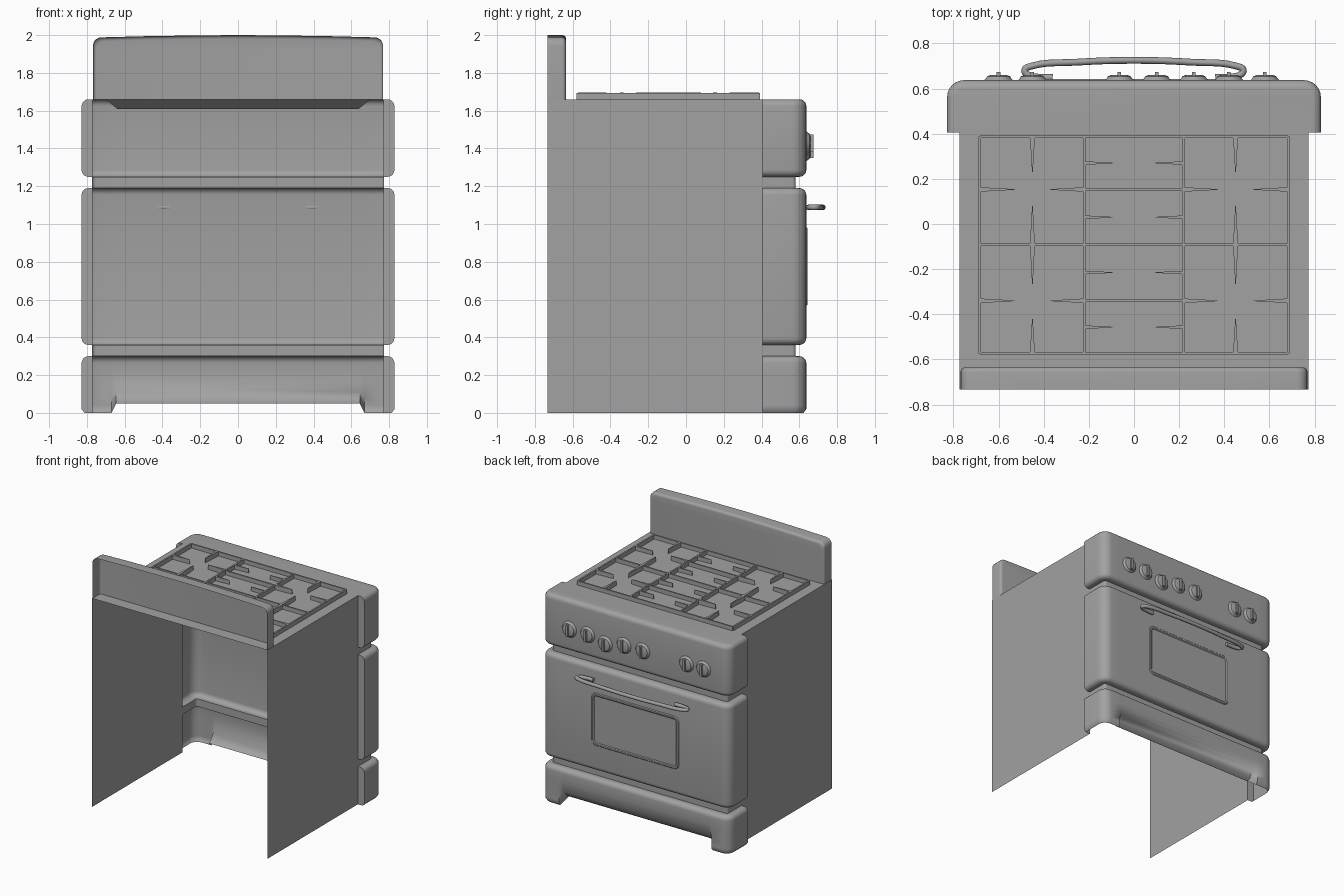
import bpy, bmesh, math
from mathutils import Vector, Matrix

cube = bpy.data.objects.get("Cube")
if cube:
    bpy.data.objects.remove(cube, do_unlink=True)

GREY = (0.36, 0.36, 0.36, 1)
grey = bpy.data.materials.new("warm_grey_enamel")
grey.use_nodes = True
grey.diffuse_color = GREY
grey.node_tree.nodes["Principled BSDF"].inputs["Base Color"].default_value = GREY


def finish(bm, name, smooth=35):
    bmesh.ops.remove_doubles(bm, verts=bm.verts, dist=0.0002)
    me = bpy.data.meshes.new(name)
    bm.to_mesh(me)
    bm.free()
    ob = bpy.data.objects.new(name, me)
    bpy.context.collection.objects.link(ob)
    me.materials.append(grey)
    bpy.ops.object.select_all(action='DESELECT')
    ob.select_set(True)
    bpy.context.view_layer.objects.active = ob
    bpy.ops.object.shade_smooth_by_angle(angle=math.radians(smooth))


def loft(bm, rings, closed=False, cap=False):
    """Join successive rings of points with quads, optionally capping the last."""
    rows = [[bm.verts.new(p) for p in ring] for ring in rings]
    n = len(rows[0])
    for a, b in zip(rows, rows[1:]):
        for i in range(n if closed else n - 1):
            j = (i + 1) % n
            bm.faces.new((a[i], a[j], b[j], b[i]))
    if cap:
        bm.faces.new(rows[-1])


def arc(cx, cy, r, a0, a1, steps=5):
    angles = [math.radians(a0 + (a1 - a0) * i / steps) for i in range(steps + 1)]
    return [(cx + r * math.cos(a), cy + r * math.sin(a)) for a in angles]


# Front shell: one U-shaped wall with rounded bands, lipped at the rear, hollow inside
FRONT, BACK, HALF, EDGE = 0.637, 0.405, 0.828, 0.036
GAP, R = 0.056, 0.075
REAR, SIDE, TOP = -0.733, 0.772, 1.66
KICK, KICK_TOP = 0.645, 0.2


def u_path(inset):
    cx, cy, r = HALF - R, FRONT - R, R - inset
    right = [(SIDE - 0.002, BACK), (HALF - inset, BACK)] + arc(cx, cy, r, 0, 90, 6)
    right += [(KICK + 0.025, FRONT - inset), (KICK, FRONT - inset)]
    return right + [(-x, y) for x, y in reversed(right)]


def band_profile(z0, z1):
    low = [(EDGE - x, z0 + EDGE - y) for x, y in arc(0, 0, EDGE, 90, 0)]
    high = [(EDGE - x, z1 - EDGE + y) for x, y in arc(0, 0, EDGE, 0, 90)]
    return low + high


def kick(x, y, z):
    """Curve the lower middle of the base inward to form the toe space."""
    if abs(x) > KICK + 0.001 or z >= KICK_TOP:
        return (x, y, z)
    t = 1 - z / KICK_TOP
    return (x, y - 0.07 * t ** 1.6, 0.05 + z * 0.75)


base_profile = [(0.015, 0), (0, 0.02)] + [(0, 0.04 * i) for i in range(1, 6)]
base_profile += [(d, z) for d, z in band_profile(0, 0.30) if z > KICK_TOP]
profile = base_profile + [(GAP, 0.30), (GAP, 0.36)] + band_profile(0.36, 1.19)
profile += [(GAP, 1.19), (GAP, 1.25)] + band_profile(1.25, TOP)
bm = bmesh.new()
loft(bm, [[kick(x, y, z) for x, y in u_path(d)] for d, z in profile], cap=True)
finish(bm, "front_shell", 50)

# Side panels and cooktop: single sheets, open at the back and underneath
bm = bmesh.new()
loft(bm, [[(x, y, z) for x, z in ((-SIDE, 0), (-SIDE, TOP), (SIDE, TOP), (SIDE, 0))]
          for y in (REAR, BACK)])
finish(bm, "side_panels_and_cooktop")

# Folded lip under the front of the cooktop
bm = bmesh.new()
loft(bm, [[(-0.7, BACK, TOP), (0.7, BACK, TOP)],
          [(-0.64, BACK + 0.06, TOP - 0.05), (0.64, BACK + 0.06, TOP - 0.05)]])
finish(bm, "cooktop_lip")

# Backsplash: domed sheet with rounded front edge, hollow at the rear


def splash_ring(inset, y):
    w, top = 0.768 - inset, 1.988 - inset
    half = [(w, TOP)] + arc(w - 0.045, top - 0.045, 0.045, 0, 90)
    half += [(0.5, top + 0.006), (0.25, top + 0.01)]
    pts = half + [(0, top + 0.012)] + [(-x, z) for x, z in reversed(half)]
    return [(x, y, z) for x, z in pts]


bm = bmesh.new()
rings = [splash_ring(0, REAR)]
rings += [splash_ring(0.02 - a, -0.655 + b) for a, b in arc(0, 0, 0.02, 0, 90)]
loft(bm, rings, cap=True)
finish(bm, "backsplash")

# Oven window: thin raised rim around a flat pane


def window_ring(inset, y):
    w, h, r = 0.385 - inset, 0.21 - inset, 0.045 - inset
    pts = []
    for k, (sx, sz) in enumerate(((1, 1), (-1, 1), (-1, -1), (1, -1))):
        pts += arc(sx * (w - r), 0.775 + sz * (h - r), r, 90 * k, 90 * k + 90)
    return [(x, y, z) for x, z in pts]


bm = bmesh.new()
loft(bm, [window_ring(i, FRONT + d) for i, d in
          ((0, 0), (0.006, 0.006), (0.018, 0.006), (0.025, 0.001))], closed=True, cap=True)
finish(bm, "oven_window")

# Oven handle: shallow bow with hooked ends
half = [(0.36, 0.649), (0.43, 0.651), (0.475, 0.664), (0.484, 0.682), (0.455, 0.699), (0.25, 0.717)]
path = half + [(0, 0.725)] + [(-x, y) for x, y in reversed(half)]
curve = bpy.data.curves.new("handle_path", 'CURVE')
curve.dimensions = '3D'
curve.bevel_depth = 0.015
curve.bevel_resolution = 2
curve.resolution_u = 5
curve.use_fill_caps = True
spline = curve.splines.new('BEZIER')
spline.bezier_points.add(len(path) - 1)
for p, (x, y) in zip(spline.bezier_points, path):
    p.co = (x, y, 1.088)
    p.handle_left_type = p.handle_right_type = 'AUTO'
temp = bpy.data.objects.new("handle_path", curve)
bpy.context.collection.objects.link(temp)
bm = bmesh.new()
bm.from_mesh(temp.evaluated_get(bpy.context.evaluated_depsgraph_get()).to_mesh())
bpy.data.objects.remove(temp, do_unlink=True)
finish(bm, "oven_handle", 50)

# Control knobs: tapered discs with an upright grip
for i, x in enumerate((-0.6, -0.45, -0.065, 0.1, 0.265, 0.42, 0.58)):
    z = 1.395 if i == 4 else 1.428
    bm = bmesh.new()
    rings = []
    for r, y in ((0.064, 0), (0.055, 0.009), (0.051, 0.017), (0.038, 0.022)):
        rings.append([(x + a, FRONT + y, z + b) for a, b in arc(0, 0, r, 0, 360, 12)[:-1]])
    loft(bm, rings, closed=True, cap=True)
    grip = Matrix.Translation((x, FRONT + 0.022, z)) @ Matrix.Diagonal((0.016, 0.03, 0.09, 1))
    bmesh.ops.create_cube(bm, size=1, matrix=grip)
    finish(bm, "control_knob_%d" % (i + 1))

# Cooking grates: thin upright bars and tapered fingers
bm = bmesh.new()
HIGH = 1.693


def bar(a, b, w0=0.012, w1=0.012, z1=HIGH):
    a, b = Vector(a), Vector(b)
    d = (b - a).normalized()
    n = Vector((-d.y, d.x)) / 2
    base = [a + n * w0, b + n * w1, b - n * w1, a - n * w0]
    vs = [[bm.verts.new((p.x, p.y, z)) for p in base] for z in (TOP, z1)]
    bm.faces.new(vs[1])
    for i in range(4):
        j = (i + 1) % 4
        bm.faces.new((vs[0][i], vs[0][j], vs[1][j], vs[1][i]))


EX, Y0, Y1, INNER, MID = 0.683, -0.573, 0.387, 0.22, -0.092
for x in (-EX, -INNER, INNER, EX):
    bar((x, Y0), (x, Y1))
for y in (Y0, MID, Y1):
    bar((-EX, y), (EX, y))
for y in (0.153, -0.34):
    bar((-INNER, y), (INNER, y))
for s in (-1, 1):
    for y in (0.153, -0.34):
        bar((s * EX, y), (s * 0.53, y), 0.02, 0.003)
        bar((s * INNER, y), (s * 0.37, y), 0.02, 0.003, HIGH + 0.004)
    for y, tip in ((Y1, 0.23), (MID, 0.08), (MID, -0.265), (Y0, -0.42)):
        bar((s * 0.45, y), (s * 0.45, tip), 0.022, 0.003, HIGH + 0.004)
    for y in (0.27, 0.03, -0.215, -0.457):
        bar((s * INNER, y), (s * 0.095, y), 0.016, 0.003)
finish(bm, "cooking_grates", 20)
